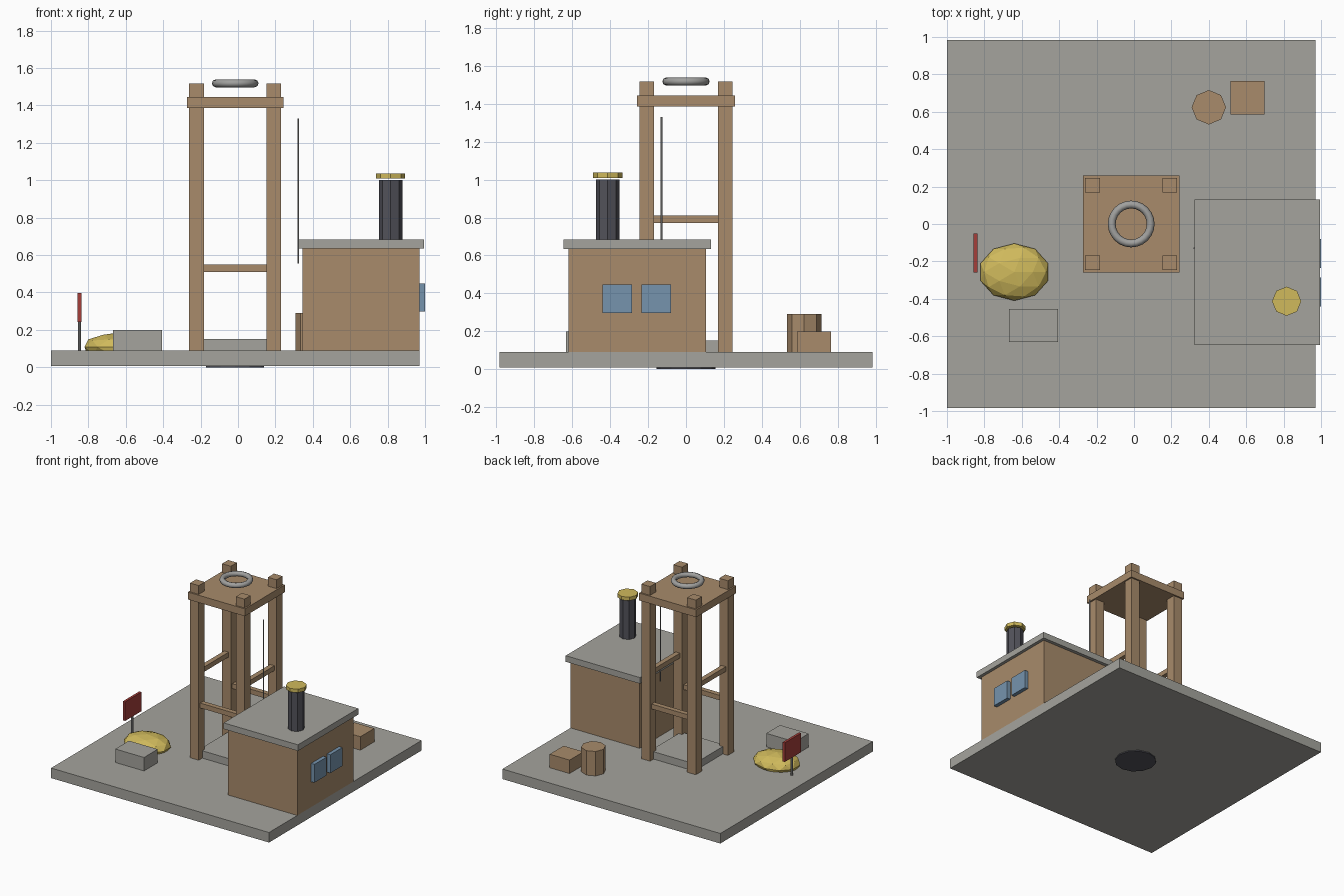
import bpy
from math import radians, cos

if "Cube" in bpy.data.objects:
    bpy.data.objects.remove(bpy.data.objects["Cube"], do_unlink=True)


def material(name, r, g, b):
    """Flat material from 8-bit display values, converted to linear."""
    linear = [((c / 255 + 0.055) / 1.055) ** 2.4 for c in (r, g, b)] + [1.0]
    mat = bpy.data.materials.new(name)
    mat.use_nodes = True
    mat.diffuse_color = linear
    bsdf = next(n for n in mat.node_tree.nodes if n.type == "BSDF_PRINCIPLED")
    bsdf.inputs["Base Color"].default_value = linear
    return mat


CONCRETE = material("concrete grey", 165, 164, 157)
WOOD = material("wood brown", 168, 139, 107)
DARK = material("dark iron", 82, 82, 90)
STEEL = material("steel grey", 160, 160, 158)
YELLOW = material("yellow", 208, 186, 92)
GLASS = material("window blue", 118, 148, 174)
RED = material("sign red", 165, 62, 58)


def finish(name, mat):
    obj = bpy.context.object
    obj.name = name
    obj.data.materials.append(mat)
    return obj


def box(name, mat, x, y, z):
    """Box from (low, high) ranges on each axis."""
    spans = (x, y, z)
    bpy.ops.mesh.primitive_cube_add(size=1, location=[(a + b) / 2 for a, b in spans])
    obj = finish(name, mat)
    for v in obj.data.vertices:
        v.co = [c * (b - a) for c, (a, b) in zip(v.co, spans)]
    return obj


def around(centre, half):
    return (centre - half, centre + half)


def prism(name, mat, x, y, z, radius, sides=8):
    bpy.ops.mesh.primitive_cylinder_add(
        vertices=sides, radius=radius, depth=z[1] - z[0],
        location=(x, y, (z[0] + z[1]) / 2))
    return finish(name, mat)


GROUND = 0.09
CX = -0.015     # centre line of the base and tower

# Ground slab with the shaft showing underneath
box("ground_slab", CONCRETE, around(CX, 0.985), around(0, 0.985), (0.008, GROUND))
prism("shaft", DARK, CX, 0, (0, 0.14), 0.155, 12)

# Tower: plinth, legs, cross beams, top deck and ring
box("tower_plinth", CONCRETE, around(CX, 0.2), around(0, 0.2), (GROUND, 0.15))
LEG = 0.207
for sx, side in ((-1, "right"), (1, "left")):
    for sy, end in ((-1, "front"), (1, "back")):
        box(f"tower_leg_{end}_{side}", WOOD, around(CX + sx * LEG, 0.039),
            around(sy * LEG, 0.039), (GROUND, 1.517))
    box(f"side_beam_{side}", WOOD, around(CX + sx * LEG, 0.02),
        around(0, LEG), (0.77, 0.81))
for sy, end in ((-1, "front"), (1, "back")):
    box(f"cross_beam_{end}", WOOD, around(CX, LEG),
        around(sy * LEG, 0.02), (0.51, 0.55))
box("tower_deck", WOOD, around(CX, 0.258), around(0, 0.258), (1.385, 1.445))
bpy.ops.mesh.primitive_torus_add(
    location=(CX, 0, 1.518), major_radius=0.104, minor_radius=0.021,
    major_segments=24, minor_segments=8)
finish("pulley_ring", STEEL)
bpy.ops.object.shade_smooth_by_angle(angle=radians(60))

# Hanging rod beside the tower
prism("hanging_rod", STEEL, 0.322, -0.13, (0.555, 1.33), 0.005, 6)

# Shed with roof, windows and chimney
box("shed_walls", WOOD, (0.345, 0.97), (-0.62, 0.105), (GROUND, 0.634))
box("shed_roof", CONCRETE, (0.323, 0.995), (-0.647, 0.132), (0.634, 0.684))
for i, y in enumerate((-0.363, -0.158)):
    box(f"shed_window_{i + 1}", GLASS, (0.96, 1.0), around(y, 0.078), (0.297, 0.447))
prism("chimney", DARK, 0.816, -0.413, (0.684, 1.0), 0.063)
prism("chimney_cap", YELLOW, 0.816, -0.413, (1.008, 1.037), 0.078)

# Barrel and crate
prism("barrel", WOOD, 0.4, 0.624, (GROUND, 0.29), 0.092)
box("crate", WOOD, around(0.607, 0.09), around(0.675, 0.09), (GROUND, 0.2))

# Stone block and faceted pile
box("stone_block", CONCRETE, (-0.667, -0.407), (-0.632, -0.455), (GROUND, 0.2))
bpy.ops.mesh.primitive_ico_sphere_add(subdivisions=2, radius=1, location=(-0.64, -0.257, 0.109))
pile = finish("yellow_pile", YELLOW)
for v in pile.data.vertices:
    v.co.x *= 0.18 / cos(radians(18))
    v.co.y *= 0.153
    v.co.z *= 0.076

# Sign on its post
prism("sign_post", STEEL, -0.848, -0.155, (GROUND, 0.3), 0.008, 8)
box("sign_board", RED, around(-0.848, 0.01), around(-0.155, 0.105), (0.241, 0.397))
